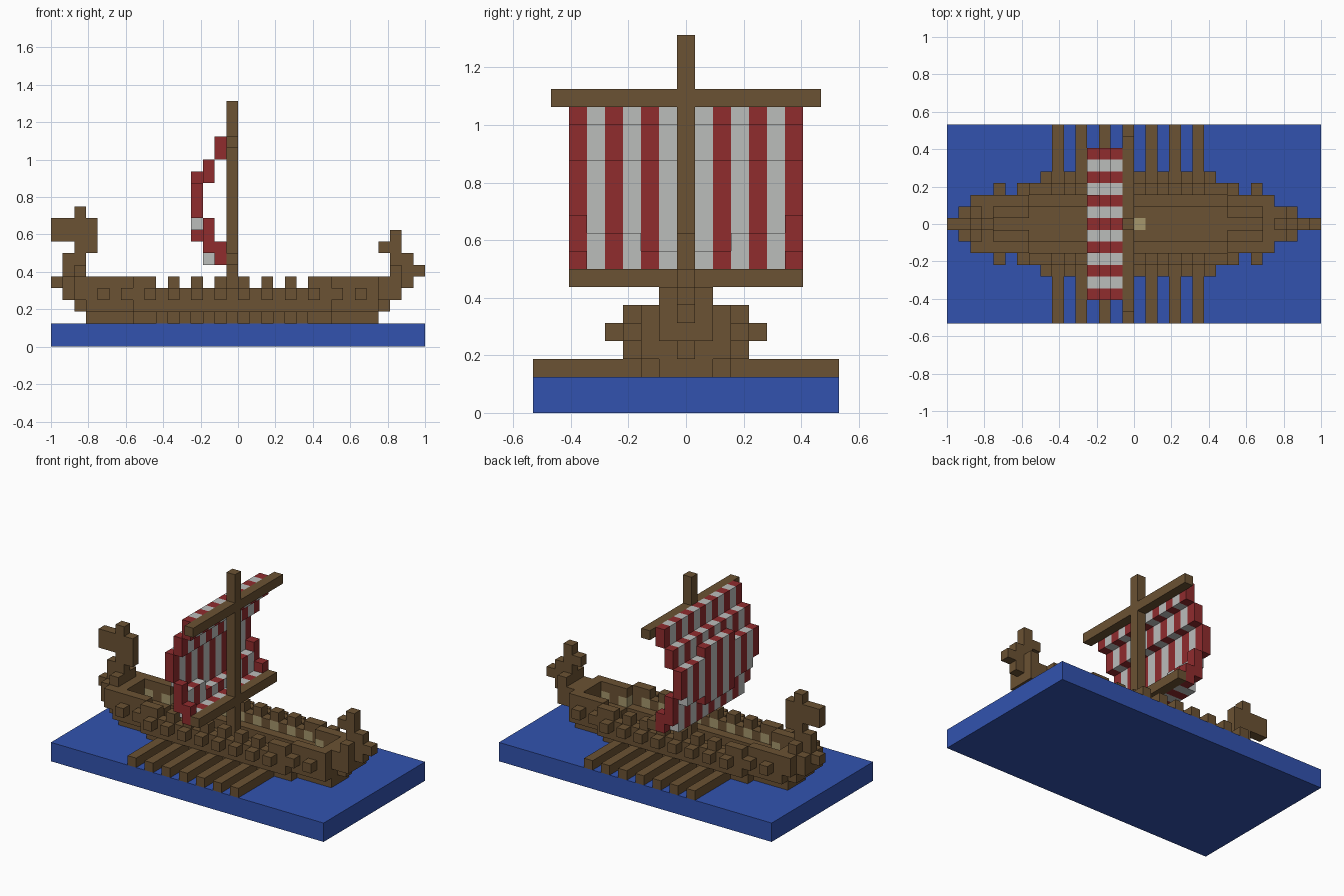
import bpy
import bmesh
from mathutils import Vector

cube = bpy.data.objects.get("Cube")
if cube:
    bpy.data.objects.remove(cube)

S = 2 / 32  # block size


def material(name, rgb):
    m = bpy.data.materials.new(name)
    m.use_nodes = True
    m.diffuse_color = (*rgb, 1)
    m.node_tree.nodes["Principled BSDF"].inputs["Base Color"].default_value = (*rgb, 1)
    return m


wood = material("brown wood", (0.147, 0.084, 0.033))
sea = material("sea blue", (0.032, 0.086, 0.43))
red = material("sail red", (0.28, 0.025, 0.027))
white = material("sail white", (0.5, 0.51, 0.5))
tan = material("pale tan", (0.38, 0.31, 0.15))

parts = {}      # part name -> (cells, materials, rule)
occupied = set()


def add(name, cells, mats, rule=lambda c: 0):
    """Claim the free block cells for a part."""
    fresh = set(cells) - occupied
    occupied.update(fresh)
    parts[name] = (fresh, mats, rule)


def box(i, j, k):
    """All cells in inclusive ranges along length, width and height."""
    return [(a, b, c) for a in range(i[0], i[1] + 1)
            for b in range(j[0], j[1] + 1) for c in range(k[0], k[1] + 1)]


def both(cells):
    """Mirror cells across the keel."""
    return [(i, s * j, k) for i, j, k in cells for s in (1, -1)]


def half_width(i):
    """Half width of the hull at a station."""
    if 7 <= i <= 23:
        return 3
    if 2 <= i <= 27:
        return 2
    return 1 if 1 <= i <= 29 else 0


# Water slab
add("water", box((0, 31), (-8, 8), (0, 1)), [sea])

# Mast and yards
add("mast", box((15, 15), (0, 0), (2, 20)), [wood])
add("upper_yard", box((15, 15), (-7, 7), (17, 17)), [wood])
add("lower_yard", box((15, 15), (-6, 6), (7, 7)), [wood])

# Billowing striped sail, fuller towards the middle
sail = []
for j in range(-6, 7):
    a = abs(j)
    low = 11 if a == 6 else 10 if a > 2 else 9
    high = 14 if a <= 2 else 13
    sail += box((14, 14), (j, j), (16, 17))
    sail += box((13, 13), (j, j), (14, 15))
    sail += box((12, 12), (j, j), (low, high))
    sail += box((13, 13), (j, j), (8 if a == 6 else 7, low - 1))
    sail += box((14, 14), (j, j), (7, 8 if a == 6 else 7))
add("sail", sail, [red, white], lambda c: c[1] % 2)

# Shields outside the hull and pale blocks behind them
shields, backs = [], []
for i in range(4, 27, 2):
    w = half_width(i)
    shields.append((i, w + 1, 4))
    backs.append((i, w, 4))
add("shields", both(shields), [wood])
add("shield_backs", both(backs), [tan])
add("deck_block", [(16, 0, 2)], [tan])

# Hull: floor, inner ledge, wall and notched rail
hull = []
for i in range(32):
    w = half_width(i)
    end = i < 4 or i > 26
    if 3 <= i <= 27:
        hull += box((i, i), (1 - w, w - 1), (2, 2))
    for k in (3, 4, 5):
        if not 5 - k <= i <= 25 + k:
            continue
        if k == 5 and 8 < i < 22 and i % 2:
            continue
        wide = w - 1 if k == 3 and i in (2, 28) else w
        inner = 0 if end else (w - 1 if k == 3 else w)
        hull += both(box((i, i), (inner, wide), (k, k)))
add("hull", hull, [wood])

# Carved prow
prow = box((1, 2), (0, 0), (6, 7)) + box((2, 2), (-1, 1), (6, 6))
prow += box((2, 3), (0, 0), (8, 10)) + box((0, 1), (0, 0), (9, 10)) + [(2, 0, 11)]
add("prow", prow, [wood])

# Curled stern
stern = box((29, 31), (0, 0), (6, 6)) + box((29, 29), (-1, 1), (6, 6))
stern += box((29, 30), (0, 0), (7, 7)) + box((28, 29), (0, 0), (8, 8)) + [(29, 0, 9)]
add("stern", stern, [wood])

# Oars resting on the water
oars = []
for i in range(9, 22, 2):
    oars += box((i, i), (3, 8), (2, 2))
add("oars", both(oars), [wood])

# Turn cells into meshes, keeping exposed faces only
for name, (cells, mats, rule) in parts.items():
    bm = bmesh.new()
    for cell in sorted(cells):
        centre = Vector((cell[0] - 15.5, cell[1], cell[2] + 0.5))
        for axis in range(3):
            for sign in (1, -1):
                n = Vector((0, 0, 0))
                n[axis] = sign
                if tuple(int(c + d) for c, d in zip(cell, n)) in occupied:
                    continue
                u = Vector((0, 0, 0))
                u[(axis + 1) % 3] = 1
                v = n.cross(u)
                corners = (u + v, v - u, -u - v, u - v)
                f = bm.faces.new([bm.verts.new((centre + (n + c) / 2) * S) for c in corners])
                f.material_index = rule(cell)
    bmesh.ops.remove_doubles(bm, verts=bm.verts, dist=S / 100)
    bmesh.ops.dissolve_limit(bm, angle_limit=0.01, verts=bm.verts, edges=bm.edges,
                             delimit={'MATERIAL'})
    mesh = bpy.data.meshes.new(name)
    bm.to_mesh(mesh)
    bm.free()
    for m in mats:
        mesh.materials.append(m)
    bpy.context.collection.objects.link(bpy.data.objects.new(name, mesh))
